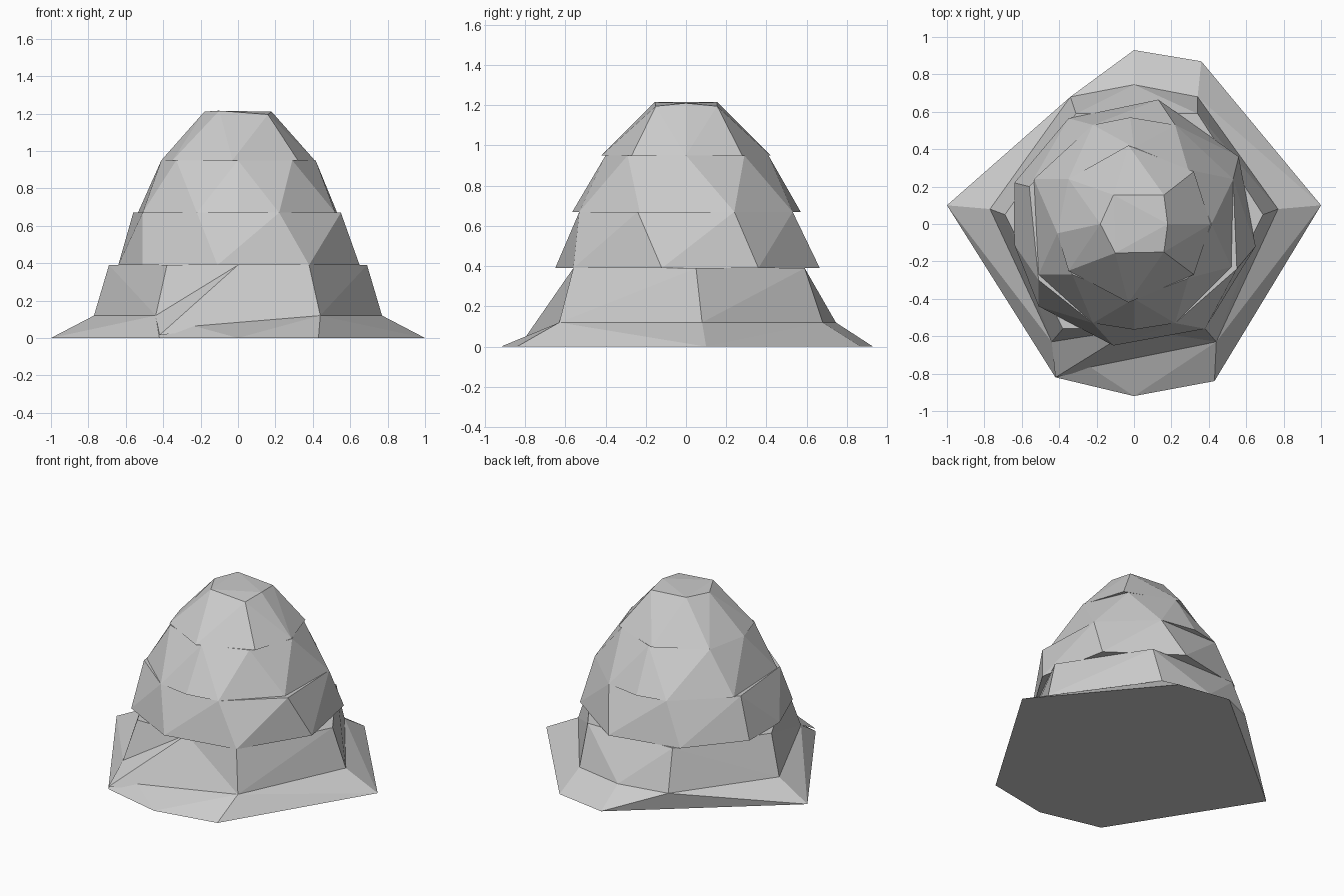
import bpy, bmesh

if "Cube" in bpy.data.objects:
    bpy.data.objects.remove(bpy.data.objects["Cube"])

stone = bpy.data.materials.new("light grey stone")
stone.diffuse_color = (0.6, 0.6, 0.6, 1)
stone.use_nodes = True
stone.node_tree.nodes["Principled BSDF"].inputs["Base Color"].default_value = stone.diffuse_color


def hull(name, points):
    """Closed faceted block around a set of points."""
    bm = bmesh.new()
    for p in points:
        bm.verts.new(p)
    res = bmesh.ops.convex_hull(bm, input=bm.verts[:])
    junk = [g for g in res["geom_interior"] + res["geom_unused"]
            if isinstance(g, bmesh.types.BMVert)]
    bmesh.ops.delete(bm, geom=list(set(junk)), context='VERTS')
    bmesh.ops.dissolve_limit(bm, angle_limit=0.01, verts=bm.verts[:], edges=bm.edges[:])
    bmesh.ops.recalc_face_normals(bm, faces=bm.faces[:])
    me = bpy.data.meshes.new(name)
    bm.to_mesh(me)
    bm.free()
    me.materials.append(stone)
    ob = bpy.data.objects.new(name, me)
    bpy.context.collection.objects.link(ob)


def ring(z, pts):
    return [(x, y, z) for x, y in pts]


# Outlines from the ground up
ground = ring(0, [(-1, .1), (-.42, -.82), (0, -.92), (.43, -.84), (1, .1), (.36, .87), (0, .93)])
foot = ring(.12, [(-.77, .08), (-.44, -.63), (.44, -.63), (.77, .08),
                  (.34, .68), (0, .745), (-.34, .68)])
wall = ring(.39, [(-.69, .05), (-.38, -.56), (.38, -.56), (.69, .05), (.34, .59), (-.31, .59)])
low_a = ring(.39, [(-.51, -.44), (-.11, -.65), (.38, -.56), (.65, -.12), (.56, .36),
                   (.13, .665), (-.35, .565), (-.64, .22), (-.64, -.11)])
low_b = ring(.67, [(-.51, -.3), (-.22, -.53), (.22, -.53), (.55, -.24), (.53, .24),
                   (.22, .53), (-.22, .53), (-.56, .2)])
mid_a = ring(.67, [(-.51, -.27), (-.22, -.53), (0, -.565), (.22, -.53), (.52, -.23),
                   (.53, .24), (.22, .53), (-.02, .57), (-.22, .53), (-.535, .24)])
mid_b = ring(.95, [(-.33, -.27), (0, -.4), (.29, -.29), (.415, 0), (.29, .29),
                   (0, .41), (-.35, .24), (-.41, -.05)])
cap_a = ring(.95, [(-.35, -.25), (-.03, -.42), (.32, -.27), (.41, 0), (.32, .28),
                   (-.03, .42), (-.35, .24), (-.41, -.05)])
cap_b = [(-.1, -.155, 1.215), (.16, -.15, 1.195), (.18, 0, 1.21), (.16, .155, 1.195),
         (-.11, .155, 1.215), (-.18, 0, 1.21)]

# Stacked tiers
hull("base_skirt", ground + foot)
hull("bottom_tier", foot + wall)
hull("lower_tier", low_a + low_b)
hull("middle_tier", mid_a + mid_b)
hull("top_cap", cap_a + cap_b)

# Sloping slab leaning on the front of the bottom tier
hull("front_wedge", [(-.42, -.82, .015), (.44, -.63, .12), (0, -.56, .39), (-.44, -.63, .12)])
